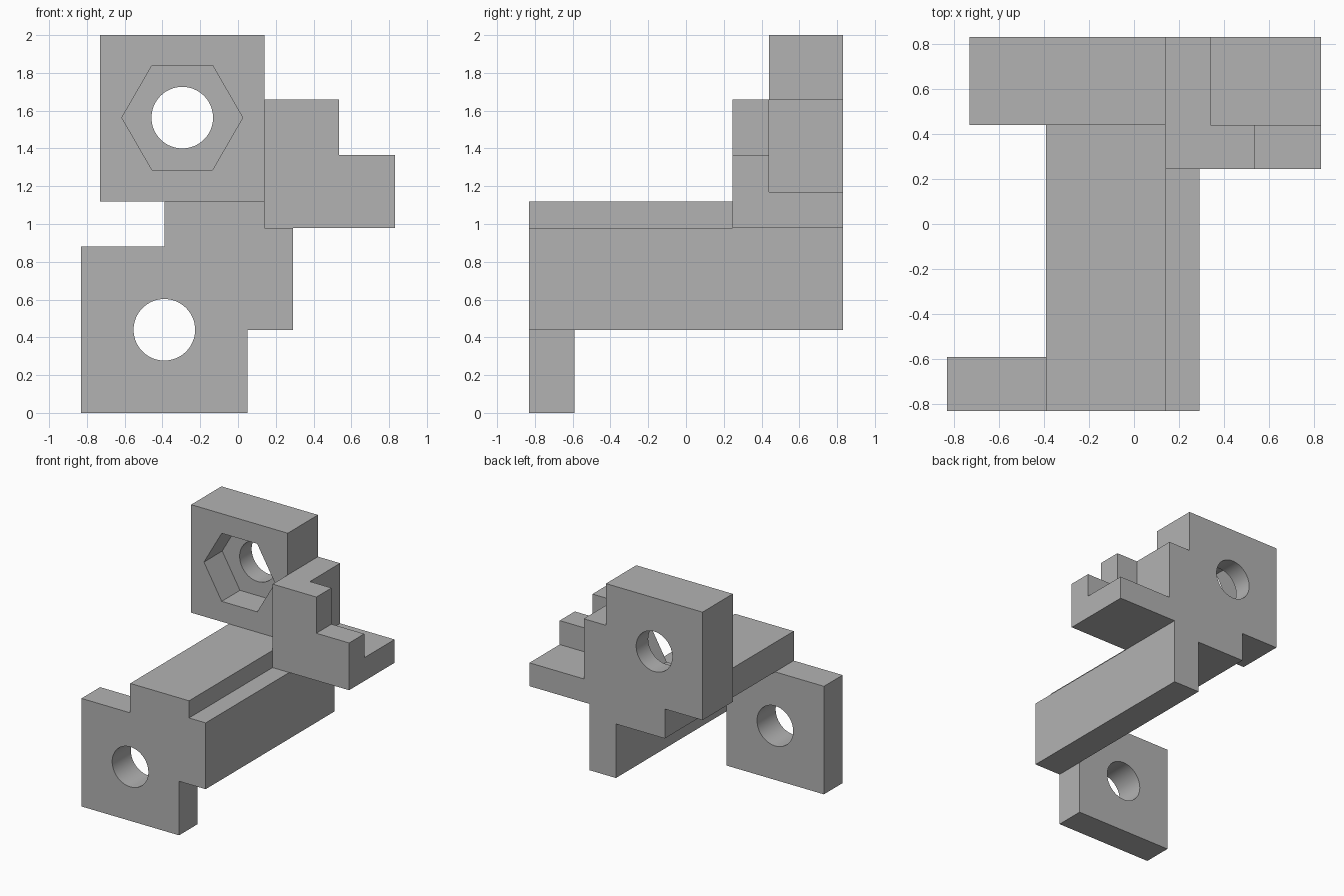
import bpy, bmesh, math

cube = bpy.data.objects.get("Cube")
if cube:
    bpy.data.objects.remove(cube, do_unlink=True)

# Single flat grey
grey = bpy.data.materials.new("plain grey")
grey.use_nodes = True
grey.diffuse_color = (0.45, 0.45, 0.45, 1)
grey.node_tree.nodes["Principled BSDF"].inputs["Base Color"].default_value = (0.45, 0.45, 0.45, 1)


def extrude_y(name, outline, y0, y1):
    """Prism from an x-z outline, running from y0 to y1."""
    bm = bmesh.new()
    front = [bm.verts.new((x, y0, z)) for x, z in outline]
    back = [bm.verts.new((x, y1, z)) for x, z in outline]
    bm.faces.new(front)
    bm.faces.new(back[::-1])
    n = len(outline)
    for i in range(n):
        j = (i + 1) % n
        bm.faces.new((front[i], back[i], back[j], front[j]))
    bmesh.ops.recalc_face_normals(bm, faces=bm.faces)
    mesh = bpy.data.meshes.new(name)
    bm.to_mesh(mesh)
    bm.free()
    mesh.materials.append(grey)
    obj = bpy.data.objects.new(name, mesh)
    bpy.context.collection.objects.link(obj)
    return obj


def rect(x0, x1, z0, z1):
    return [(x0, z0), (x1, z0), (x1, z1), (x0, z1)]


def ring(cx, cz, r, sides):
    return [(cx + r * math.cos(math.tau * i / sides),
             cz + r * math.sin(math.tau * i / sides)) for i in range(sides)]


def combine(target, other, operation):
    """Boolean the other object into the target and remove it."""
    mod = target.modifiers.new("join", 'BOOLEAN')
    mod.operation = operation
    mod.solver = 'EXACT'
    mod.object = other
    other.hide_render = True
    bpy.context.view_layer.objects.active = target
    bpy.ops.object.modifier_apply(modifier=mod.name)
    bpy.data.objects.remove(other, do_unlink=True)


FRONT, BACK, STEP = -0.83, 0.83, 0.44

# Long beam: a flat flange on a thick web
bracket = extrude_y("mounting_bracket", [
    (-0.39, 0.88), (0.05, 0.88), (0.05, 0.44), (0.29, 0.44),
    (0.29, 0.98), (0.14, 0.98), (0.14, 1.12), (-0.39, 1.12)], FRONT, BACK)

# Plates at both ends, and the stepped arm in two layers
parts = [
    extrude_y("front_plate", rect(-0.83, 0.05, 0, 0.88), FRONT, -0.59),
    extrude_y("back_plate", rect(-0.73, 0.14, 1.12, 2), STEP, BACK),
    extrude_y("arm_front", [
        (0.14, 0.98), (0.83, 0.98), (0.83, 1.365), (0.535, 1.365),
        (0.535, 1.66), (0.14, 1.66)], 0.245, STEP),
    extrude_y("arm_back", [
        (0.14, 0.98), (0.83, 0.98), (0.83, 1.17), (0.34, 1.17),
        (0.34, 1.66), (0.14, 1.66)], STEP, BACK),
]
for part in parts:
    combine(bracket, part, 'UNION')

# Bolt holes and the hexagonal nut pocket
cutters = [
    extrude_y("front_hole", ring(-0.39, 0.44, 0.163, 64), -1, -0.4),
    extrude_y("back_hole", ring(-0.295, 1.563, 0.163, 64), 0.3, 1),
    extrude_y("nut_pocket", ring(-0.295, 1.563, 0.32, 6), 0.3, STEP + 0.235),
]
for cutter in cutters:
    combine(bracket, cutter, 'DIFFERENCE')

# Smooth hole walls, sharp edges elsewhere
bpy.ops.object.select_all(action='DESELECT')
bracket.select_set(True)
bpy.context.view_layer.objects.active = bracket
bpy.ops.object.shade_smooth_by_angle(angle=math.radians(30))
